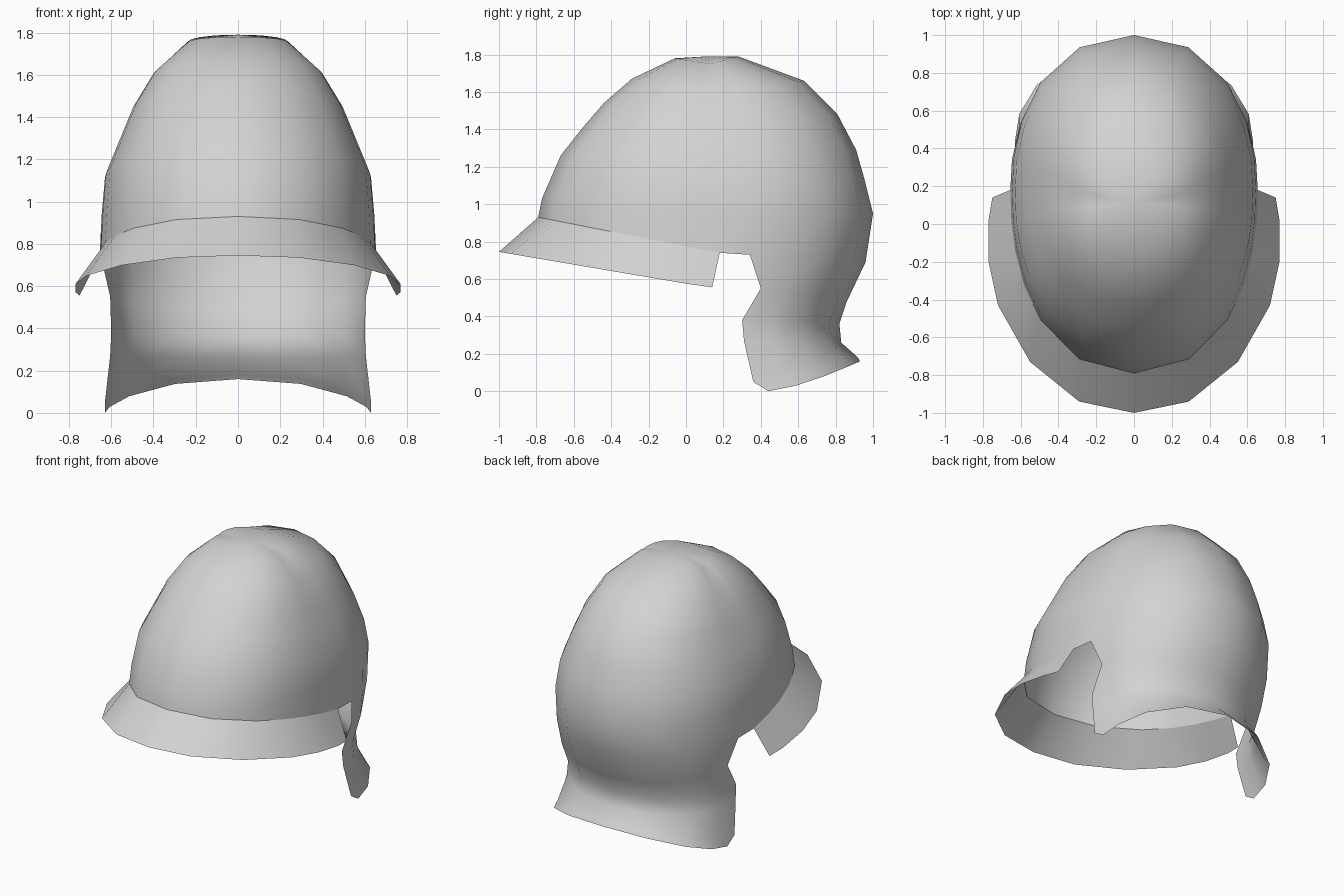
import bpy
import bmesh
from math import sin, cos, radians

if "Cube" in bpy.data.objects:
    bpy.data.objects.remove(bpy.data.objects["Cube"], do_unlink=True)

GREY = 0.65
metal = bpy.data.materials.new("light_grey")
metal.use_nodes = True
metal.diffuse_color = (GREY, GREY, GREY, 1)
shader = metal.node_tree.nodes["Principled BSDF"]
shader.inputs["Base Color"].default_value = (GREY, GREY, GREY, 1)
shader.inputs["Roughness"].default_value = 0.6

# Column angles, measured from the back or front centre towards the side
BACK = [0, 24, 48, 66, 80]
FRONT = [90, 82, 73, 61, 47, 24, 0]


def arc_point(angle, end, side, power=0.9, z_power=1.0):
    """Point on a slightly squared quarter oval from end (y, z) to side (y, z, half width)."""
    s = max(sin(radians(angle)), 0) ** power
    c = cos(radians(angle))
    c = c ** power if c > 1e-6 else 0
    y = side[0] + (end[0] - side[0]) * c
    z = side[1] + (end[1] - side[1]) * c ** z_power
    return (side[2] * s, y, z)


def dome_row(front, side, back):
    return ([arc_point(a, back, side) for a in BACK]
            + [arc_point(a, front, side) for a in FRONT])


def neck_row(side, back):
    return [arc_point(a * 90 / BACK[-1], back, side, 0.95, 1.4) for a in BACK]


def add_strip(bm, upper, lower):
    for j in range(min(len(upper), len(lower)) - 1):
        bm.faces.new((upper[j], upper[j + 1], lower[j + 1], lower[j]))


def add_row(bm, points):
    return [bm.verts.new(p) for p in points]


def finish(bm, name):
    """Turn the half shell into a mirrored, smooth object."""
    mesh = bpy.data.meshes.new(name)
    bm.to_mesh(mesh)
    bm.free()
    mesh.materials.append(metal)
    for face in mesh.polygons:
        face.use_smooth = True
    obj = bpy.data.objects.new(name, mesh)
    bpy.context.collection.objects.link(obj)
    mirror = obj.modifiers.new("mirror", "MIRROR")
    mirror.use_clip = True
    mirror.merge_threshold = 0.001


# Dome rings from the crown down to the brim seam: front, side, back
dome = [
    ((-0.06, 1.78), (0.13, 1.75, 0.24), (0.28, 1.79)),
    ((-0.29, 1.67), (0.16, 1.60, 0.40), (0.63, 1.66)),
    ((-0.44, 1.54), (0.16, 1.43, 0.50), (0.81, 1.48)),
    ((-0.56, 1.40), (0.17, 1.27, 0.565), (0.91, 1.29)),
    ((-0.67, 1.26), (0.17, 1.11, 0.63), (0.955, 1.13)),
    ((-0.77, 1.03), (0.18, 0.94, 0.645), (1.00, 0.95)),
    ((-0.79, 0.93), (0.18, 0.74, 0.655), (0.96, 0.69)),
]

# Neck guard rings below the seam: side edge, back
neck = [
    ((0.40, 0.55, 0.605), (0.86, 0.48)),
    ((0.30, 0.38, 0.60), (0.82, 0.36)),
    ((0.31, 0.27, 0.605), (0.83, 0.26)),
    ((0.36, 0.05, 0.63), (0.92, 0.18)),
    ((0.44, 0.00, 0.63), (0.93, 0.16)),
]

# Helmet shell: dome and neck guard in one skin
bm = bmesh.new()
rows = [add_row(bm, dome_row(*ring)) for ring in dome]
crown = bm.verts.new((0, 0.11, 1.79))
for j in range(len(rows[0]) - 1):
    bm.faces.new((crown, rows[0][j + 1], rows[0][j]))
rows += [add_row(bm, neck_row(*ring)) for ring in neck]
for upper, lower in zip(rows, rows[1:]):
    add_strip(bm, upper, lower)
finish(bm, "helmet_shell")

# Brim: flared strip around the front, with a crisp seam to the dome
rim = [(0.75, 0.14), (0.77, 0.02), (0.77, -0.20), (0.72, -0.43),
       (0.55, -0.73), (0.29, -0.94), (0, -1)]
bm = bmesh.new()
seam = add_row(bm, dome_row(*dome[-1])[len(BACK):])
edge = add_row(bm, [(x, y, 0.575 - 0.17 * y) if y < 0 else (x, y, 0.575 - 0.14 * y)
                    for x, y in rim])
add_strip(bm, seam, edge)
finish(bm, "front_brim")
